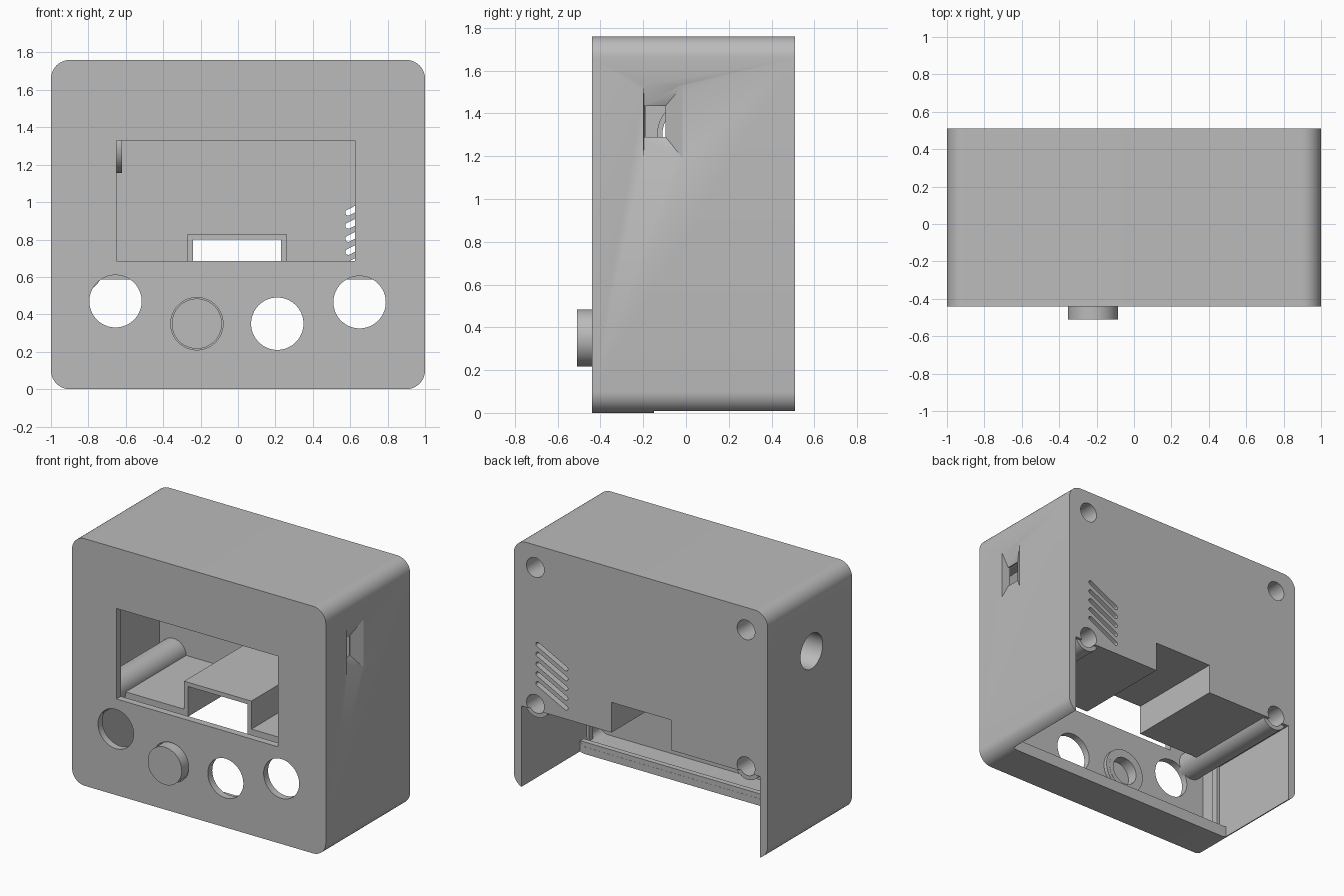
import bpy, bmesh, math
from mathutils import Matrix, Vector

cube = bpy.data.objects.get("Cube")
if cube:
    bpy.data.objects.remove(cube, do_unlink=True)

grey = bpy.data.materials.new("light_grey")
grey.use_nodes = True
GREY = (0.5, 0.5, 0.5, 1)
grey.diffuse_color = GREY
grey.node_tree.nodes["Principled BSDF"].inputs["Base Color"].default_value = GREY


def finish(bm, name):
    bmesh.ops.recalc_face_normals(bm, faces=bm.faces)
    mesh = bpy.data.meshes.new(name)
    bm.to_mesh(mesh)
    bm.free()
    mesh.materials.append(grey)
    obj = bpy.data.objects.new(name, mesh)
    bpy.context.collection.objects.link(obj)
    return obj


def box(name, x, y, z):
    bm = bmesh.new()
    bmesh.ops.create_cube(bm, size=1)
    for v in bm.verts:
        v.co = [r[0] if c < 0 else r[1] for c, r in zip(v.co, (x, y, z))]
    return finish(bm, name)


def rod(name, start, end, radius, sides=48):
    a, b = Vector(start), Vector(end)
    bm = bmesh.new()
    turn = (b - a).to_track_quat('Z', 'Y').to_matrix().to_4x4()
    bmesh.ops.create_cone(bm, cap_ends=True, segments=sides, radius1=radius, radius2=radius,
                          depth=(b - a).length, matrix=Matrix.Translation((a + b) / 2) @ turn)
    return finish(bm, name)


def rounded_prism(name, half_x, z, y, radius, steps=10):
    """Rounded rectangle in the xz plane, extruded along y."""
    bm = bmesh.new()
    zm, hz = (z[0] + z[1]) / 2, (z[1] - z[0]) / 2
    ring = []
    for q, (sx, sz) in enumerate(((1, 1), (-1, 1), (-1, -1), (1, -1))):
        for i in range(steps + 1):
            a = math.pi / 2 * (q + i / steps)
            ring.append(bm.verts.new((sx * (half_x - radius) + radius * math.cos(a), y[0],
                                      zm + sz * (hz - radius) + radius * math.sin(a))))
    face = bm.faces.new(ring)
    out = bmesh.ops.extrude_face_region(bm, geom=[face])["geom"]
    for v in out:
        if isinstance(v, bmesh.types.BMVert):
            v.co.y = y[1]
    return finish(bm, name)


def cut(obj, *cutters):
    """Subtract the cutters and bake the result."""
    for c in cutters:
        c.hide_render = True
        mod = obj.modifiers.new("cut", 'BOOLEAN')
        mod.operation, mod.solver, mod.object = 'DIFFERENCE', 'EXACT', c
        graph = bpy.context.evaluated_depsgraph_get()
        baked = bpy.data.meshes.new_from_object(obj.evaluated_get(graph))
        obj.modifiers.clear()
        obj.data = baked
        bpy.data.objects.remove(c, do_unlink=True)
    return obj


TOP, FRONT, BACK = 1.76, -0.44, 0.51
INNER_X, SHELF_Y, SHELF_Z = 0.94, -0.22, 0.585
POSTS = [(sx * 0.83, z) for sx in (-1, 1) for z in (0.625, 1.6)]
PORT_Y, PORT_Z = 0.015, 1.305


def screw_hole(x, z):
    return rod("screw_hole", (x, 0, z), (x, 1, z), 0.07)


def tunnel_gap():
    return box("tunnel_gap", (-0.24, 0.23), (-0.3, 1), (0.4, 0.80))


# Outer shell: hollow, open below and behind the lower compartment
shell = rounded_prism("shell", 1, (0, TOP), (FRONT, BACK), 0.1)
cut(shell,
    rounded_prism("hollow", INNER_X, (0.05, TOP - 0.06), (FRONT + 0.05, BACK - 0.05), 0.05),
    box("lower_opening", (-INNER_X, INNER_X), (-0.15, 1), (-0.2, SHELF_Z)),
    box("window", (-0.65, 0.625), (-1, -0.3), (0.685, 1.33)),
    tunnel_gap(),
    rod("side_hole", (-1.2, PORT_Y, PORT_Z), (-0.8, PORT_Y, PORT_Z), 0.125))

# Front button holes
for x, z in ((-0.655, 0.47), (-0.22, 0.35), (0.21, 0.35), (0.65, 0.465)):
    cut(shell, rod("button_hole", (x, -1, z), (x, -0.3, z), 0.14, 64))

# Screw holes in the back
for x, z in POSTS:
    cut(shell, screw_hole(x, z))

# Slanted vents in the back
for i in range(5):
    slot = rounded_prism("vent", 0.14, (-0.016, 0.016), (0.3, 0.7), 0.0155, 5)
    slot.data.transform(Matrix.Translation((0.70, 0, 1.0 - 0.07 * i))
                        @ Matrix.Rotation(-math.radians(27), 4, 'Y'))
    cut(shell, slot)

# Flared port in the left side wall
bm = bmesh.new()
for x, ys, zs in ((1.01, (-0.2, 0.0), (1.17, 1.55)), (0.95, (-0.195, -0.095), (1.29, 1.435))):
    for y in ys:
        for z in zs:
            bm.verts.new((x, y, z))
bmesh.ops.convex_hull(bm, input=bm.verts)
cut(shell, finish(bm, "flare"),
    box("port", (0.8, 0.98), (-0.19, -0.095), (1.29, 1.435)))

# Shelf with a raised tunnel
shelf = box("shelf", (-0.95, 0.95), (SHELF_Y, BACK - 0.01), (SHELF_Z, 0.63))
tunnel = box("tunnel", (-0.27, 0.26), (SHELF_Y - 0.001, BACK - 0.02), (SHELF_Z + 0.001, 0.83))
for part in (shelf, tunnel):
    cut(part, tunnel_gap())
for x, z in POSTS:
    if z < 1:
        cut(shelf, screw_hole(x, z))

# Screw posts from front to back
posts = []
for x, z in POSTS:
    post = rod("screw_post", (x, FRONT + 0.03, z), (x, BACK - 0.02, z), 0.1)
    posts.append(cut(post, screw_hole(x, z)))

# Tube behind the round side hole
tube = rod("side_tube", (-0.96, PORT_Y, PORT_Z), (-0.62, PORT_Y, PORT_Z), 0.15)
cut(tube, rod("bore", (-1.2, PORT_Y, PORT_Z), (-0.5, PORT_Y, PORT_Z), 0.125))

# Floor lip and side rails for the cover
lip = box("floor_lip", (-0.945, 0.945), (-0.19, -0.151), (0.02, 0.085))
rails = [box("side_rail", sorted((s * 0.92, s * 0.95)), (-0.27, -0.22), (0.04, 0.59))
         for s in (-1, 1)]

# Push button with a retaining flange, hollow from behind
button = rod("button", (-0.22, -0.51, 0.35), (-0.22, -0.36, 0.35), 0.134, 64)
flange = rod("button_flange", (-0.22, -0.388, 0.35), (-0.22, -0.361, 0.35), 0.16, 64)
for part in (button, flange):
    cut(part, rod("cup", (-0.22, -0.44, 0.35), (-0.22, 0, 0.35), 0.1, 64))

# Smooth the round surfaces, keep edges sharp
parts = [shell, shelf, tunnel, tube, lip, button, flange] + posts + rails
for obj in bpy.context.view_layer.objects:
    obj.select_set(obj in parts)
bpy.context.view_layer.objects.active = shell
bpy.ops.object.shade_smooth_by_angle(angle=math.radians(30))
